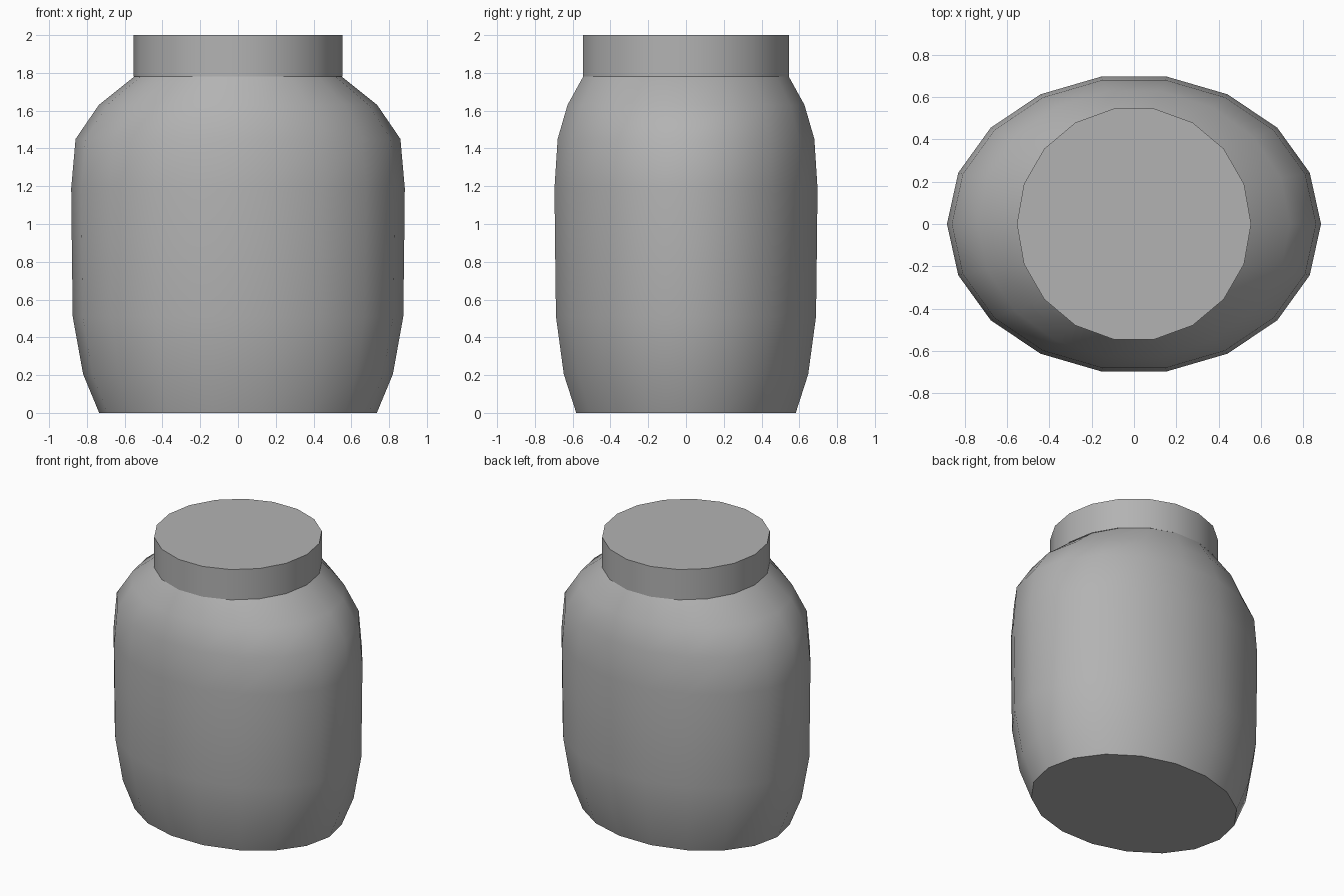
import bpy, bmesh, math

if "Cube" in bpy.data.objects:
    bpy.data.objects.remove(bpy.data.objects["Cube"])

SIDES = 18

# Mid grey shared by both parts
grey = bpy.data.materials.new("mid_grey")
grey.diffuse_color = (0.45, 0.45, 0.45, 1)
grey.use_nodes = True
grey.node_tree.nodes["Principled BSDF"].inputs["Base Color"].default_value = grey.diffuse_color


def loft(name, rings, cap_bottom=False, cap_top=False):
    """Skin a stack of elliptical rings given as (z, x radius, y radius)."""
    bm = bmesh.new()
    loops = []
    for z, rx, ry in rings:
        loops.append([bm.verts.new((rx * math.cos(2 * math.pi * i / SIDES),
                                    ry * math.sin(2 * math.pi * i / SIDES), z))
                      for i in range(SIDES)])
    for low, high in zip(loops, loops[1:]):
        for i in range(SIDES):
            j = (i + 1) % SIDES
            bm.faces.new((low[i], low[j], high[j], high[i]))
    if cap_bottom:
        bm.faces.new(loops[0][::-1])
    if cap_top:
        bm.faces.new(loops[-1])
    mesh = bpy.data.meshes.new(name)
    bm.to_mesh(mesh)
    bm.free()
    mesh.materials.append(grey)
    obj = bpy.data.objects.new(name, mesh)
    bpy.context.collection.objects.link(obj)
    bpy.ops.object.select_all(action='DESELECT')
    obj.select_set(True)
    bpy.context.view_layer.objects.active = obj
    bpy.ops.object.shade_smooth_by_angle(angle=math.radians(42))
    return obj


# Oval jar body, from the flat base up to the round neck
loft("jar_body", [
    (0.00, 0.735, 0.59),
    (0.205, 0.82, 0.657),
    (0.51, 0.875, 0.699),
    (0.90, 0.88, 0.704),
    (1.19, 0.883, 0.707),
    (1.45, 0.86, 0.69),
    (1.63, 0.737, 0.637),
    (1.78, 0.55, 0.553),
], cap_bottom=True)

# Round lid
loft("lid", [(1.78, 0.553, 0.553), (2.0, 0.553, 0.553)], cap_top=True)
